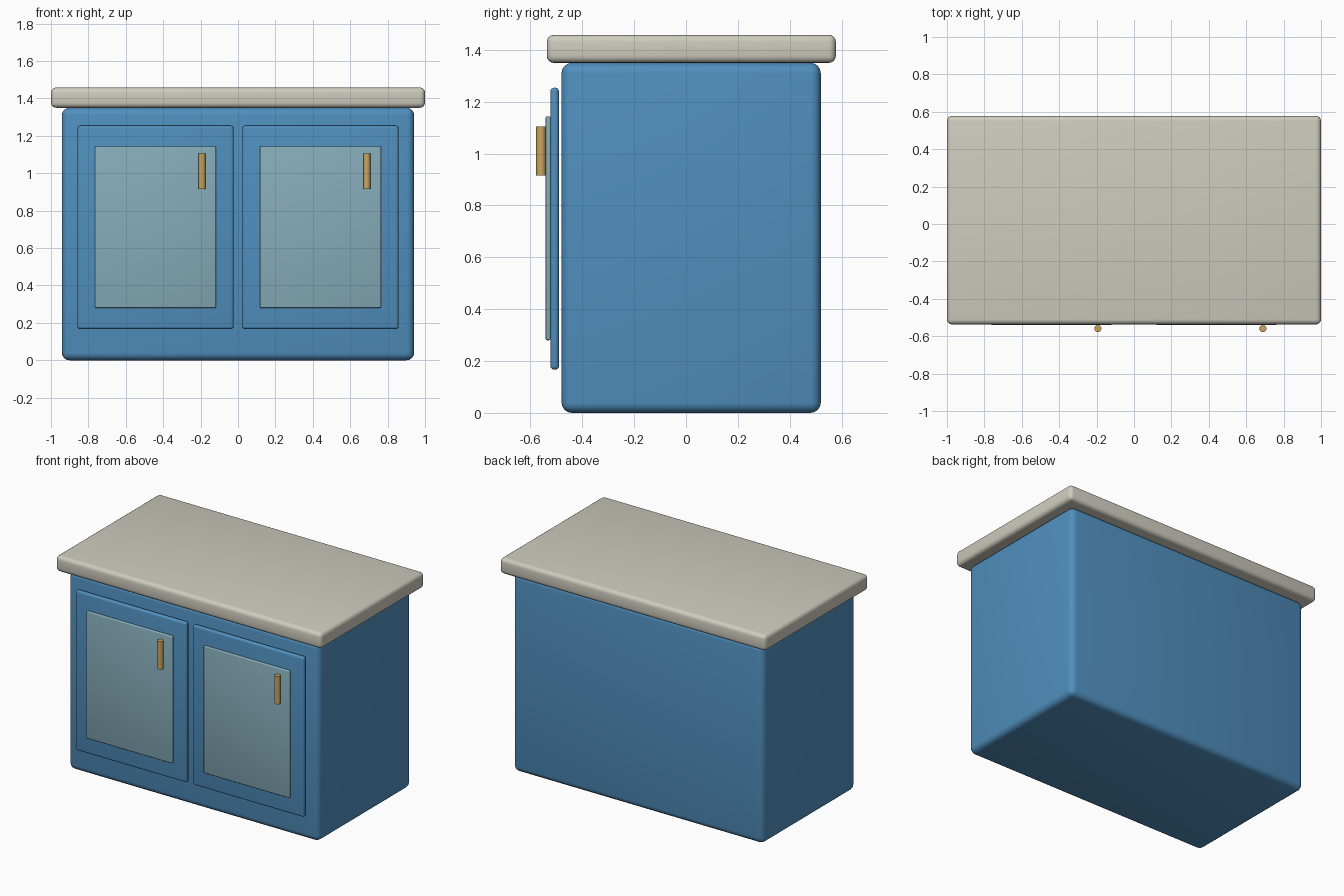
import bpy, bmesh, math

if "Cube" in bpy.data.objects:
    bpy.data.objects.remove(bpy.data.objects["Cube"])


def material(name, rgb):
    m = bpy.data.materials.new(name)
    m.diffuse_color = (*rgb, 1.0)
    m.use_nodes = True
    m.node_tree.nodes["Principled BSDF"].inputs["Base Color"].default_value = m.diffuse_color
    return m


BLUE = material("blue_paint", (0.080, 0.275, 0.515))
STONE = material("pale_stone", (0.620, 0.600, 0.515))
PANEL = material("soft_teal", (0.240, 0.415, 0.490))
BRASS = material("brass", (0.590, 0.375, 0.115))


def finish(name, bm, mat):
    me = bpy.data.meshes.new(name)
    bm.to_mesh(me)
    bm.free()
    ob = bpy.data.objects.new(name, me)
    bpy.context.collection.objects.link(ob)
    me.materials.append(mat)
    bpy.ops.object.select_all(action='DESELECT')
    ob.select_set(True)
    bpy.context.view_layer.objects.active = ob
    bpy.ops.object.shade_smooth_by_angle(angle=math.radians(35))
    return ob


def rounded_box(name, lo, hi, radius, mat, segments=4):
    """Box between two corners with every edge rounded."""
    bm = bmesh.new()
    bmesh.ops.create_cube(bm, size=1)
    for v in bm.verts:
        v.co = [(a + b) / 2 + c * (b - a) for a, b, c in zip(lo, hi, v.co)]
    bmesh.ops.bevel(bm, geom=bm.edges[:], offset=radius, segments=segments,
                    profile=0.5, affect='EDGES')
    return finish(name, bm, mat)


def upright_cylinder(name, x, y, z0, z1, radius, mat):
    bm = bmesh.new()
    bmesh.ops.create_cone(bm, cap_ends=True, segments=16, radius1=radius,
                          radius2=radius, depth=z1 - z0)
    bmesh.ops.translate(bm, verts=bm.verts, vec=(x, y, (z0 + z1) / 2))
    return finish(name, bm, mat)


# Cabinet carcass and overhanging worktop
rounded_box("cabinet_body", (-0.942, -0.48, 0), (0.942, 0.52, 1.35), 0.04, BLUE)
rounded_box("worktop", (-1, -0.537, 1.35), (1, 0.578, 1.458), 0.027, STONE)

# Two doors, each with a raised panel and a vertical handle on its right
for side, cx in (("left", -0.441), ("right", 0.441)):
    rounded_box(side + "_door", (cx - 0.417, -0.523, 0.167),
                (cx + 0.417, -0.49, 1.254), 0.014, BLUE)
    rounded_box(side + "_door_panel", (cx - 0.323, -0.541, 0.28),
                (cx + 0.323, -0.522, 1.144), 0.006, PANEL, 3)
    upright_cylinder(side + "_door_handle", cx + 0.248, -0.559,
                     0.915, 1.105, 0.019, BRASS)
